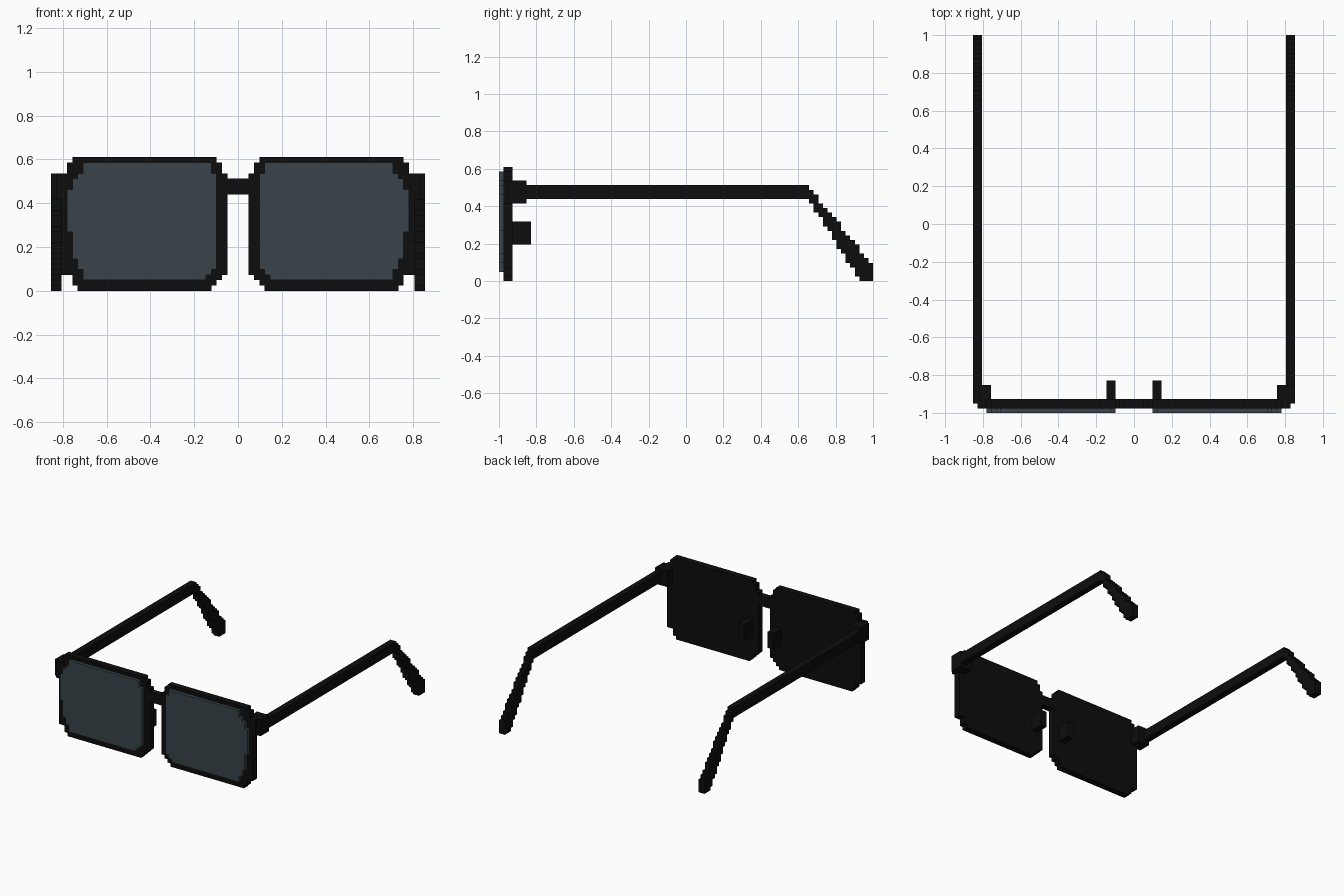
import bpy
import bmesh

V = 2 / 82  # size of one cube step

cube = bpy.data.objects.get("Cube")
if cube:
    bpy.data.objects.remove(cube, do_unlink=True)


def make_material(name, rgb, roughness):
    mat = bpy.data.materials.new(name)
    mat.use_nodes = True
    mat.diffuse_color = (*rgb, 1)
    bsdf = mat.node_tree.nodes["Principled BSDF"]
    bsdf.inputs["Base Color"].default_value = (*rgb, 1)
    bsdf.inputs["Roughness"].default_value = roughness
    return mat


black = make_material("frame black", (0.004, 0.004, 0.004), 0.6)
tint = make_material("lens slate", (0.041, 0.057, 0.069), 0.5)


def stepped(name, rows, depth, axes, mat, mirror=True):
    """Extrude a staircase outline; rows are (start, end, low, high) in cube steps.
    axes names the step, span and depth directions."""
    outline = []
    for start, end, low, high in rows:
        outline += [(start, high), (end, high)]
    for start, end, low, high in reversed(rows):
        outline += [(end, low), (start, low)]
    outline = [p for i, p in enumerate(outline) if p != outline[i - 1]]

    bm = bmesh.new()
    rings = []
    for d in depth:
        ring = []
        for step, span in outline:
            at = dict(zip(axes, (step, span, d)))
            ring.append(bm.verts.new((at["x"] * V, at["y"] * V - 1, at["z"] * V)))
        rings.append(ring)
    front, back = rings
    bm.faces.new(front)
    bm.faces.new(back)
    for i in range(len(front)):
        bm.faces.new((front[i - 1], front[i], back[i], back[i - 1]))
    bmesh.ops.recalc_face_normals(bm, faces=bm.faces)
    mesh = bpy.data.meshes.new(name)
    bm.to_mesh(mesh)
    bm.free()
    mesh.materials.append(mat)
    obj = bpy.data.objects.new(name, mesh)
    bpy.context.collection.objects.link(obj)
    if mirror:
        mod = obj.modifiers.new("Mirror", "MIRROR")
        mod.use_axis[0] = True
        mod.use_mirror_merge = False
    return obj


# Rim plates behind the lenses
rim_rows = [(0, 1, 5, 30), (1, 2, 4, 31), (2, 3, 3, 31),
            (3, 22, 2, 33), (22, 24, 3, 32), (24, 25, 4, 31)]
stepped("rims", rim_rows, (1, 3), "zxy", black)

# Tinted lenses standing one step proud of the rims
lens_rows = [(2, 3, 6, 29), (3, 4, 5, 29), (4, 6, 4, 30), (6, 11, 4, 31),
             (11, 19, 4, 32), (19, 21, 4, 31), (21, 22, 4, 30), (22, 24, 5, 29)]
stepped("lenses", lens_rows, (0, 1), "zxy", tint)

# Bridge and nose pads
stepped("bridge", [(18, 21, -2, 2)], (1, 3), "zxy", black, mirror=False)
stepped("nose_pads", [(8, 13, 4, 6)], (3, 7), "zxy", black)

# Hinge blocks, stepped in plan at the front corner
stepped("hinges", [(1, 2, 33, 34), (2, 3, 33, 35), (3, 6, 31, 35)],
        (17, 22), "yxz", black)

# Temple arms with a staircase ear hook
arm_rows = []
for z in range(21):
    rear = min(82, round(68 + (20 - z) * 0.82))
    lower = 6 if z >= 18 else round(68 + (17 - z) * 0.65)
    arm_rows.append((z, z + 1, lower, rear))
stepped("temple_arms", arm_rows, (33, 35), "zyx", black)
